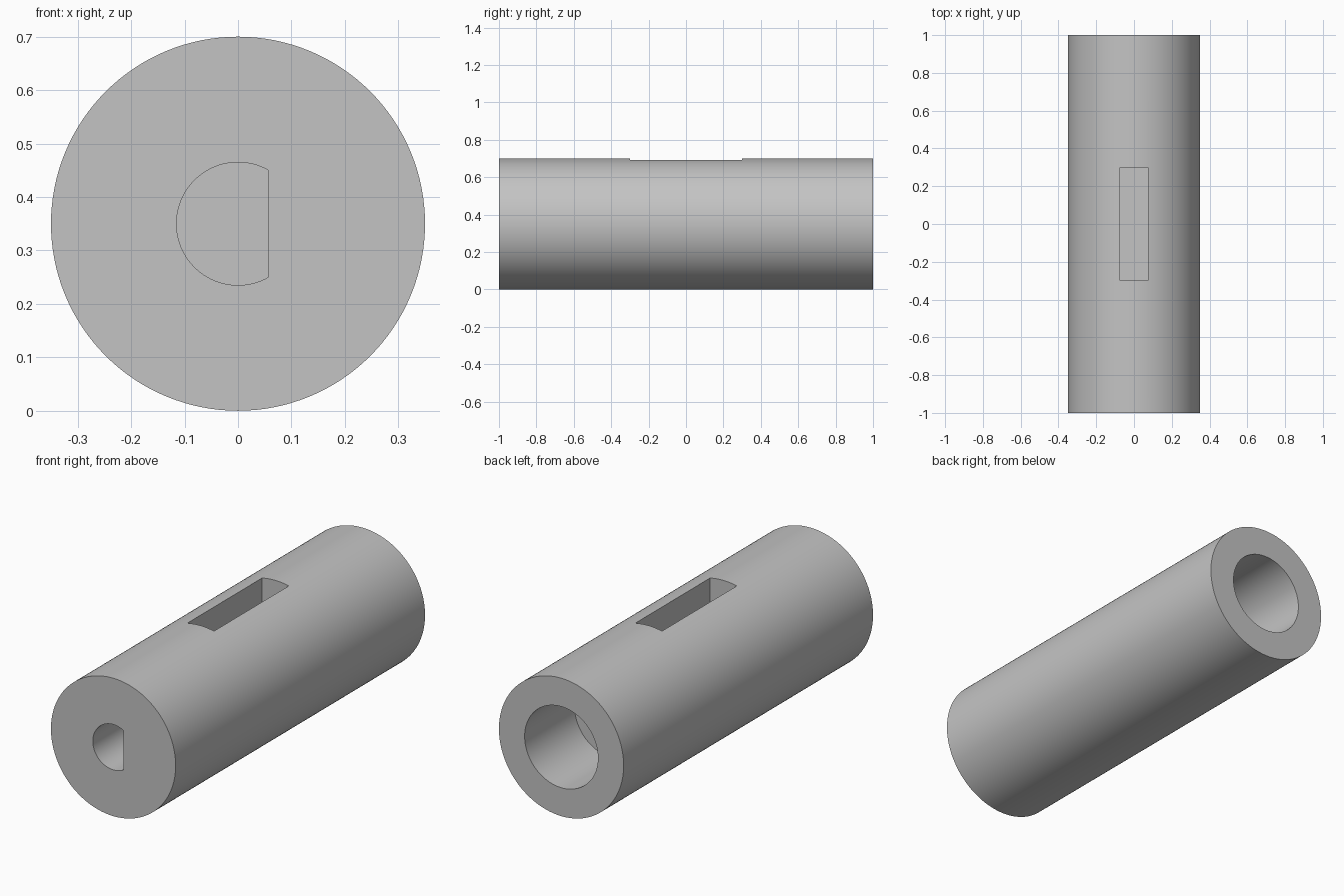
import bpy
import bmesh
from math import cos, sin, pi, radians

cube = bpy.data.objects.get("Cube")
if cube:
    bpy.data.objects.remove(cube, do_unlink=True)

HALF_LENGTH = 1.0
RADIUS = 0.35
AXIS_Z = RADIUS
BORE_DEPTH = 0.4

grey = bpy.data.materials.new("plain grey")
grey.use_nodes = True
colour = (0.55, 0.55, 0.55, 1)
grey.diffuse_color = colour
grey.node_tree.nodes["Principled BSDF"].inputs["Base Color"].default_value = colour


def arc(radius, start, end, steps):
    """Points (x, z) around the long axis."""
    angles = [start + (end - start) * i / steps for i in range(steps + 1)]
    return [(radius * cos(a), AXIS_Z + radius * sin(a)) for a in angles]


def circle(radius, steps):
    return arc(radius, 0, 2 * pi, steps)[:-1]


def prism(name, outline, y0, y1):
    """Extrude an x-z outline from y0 to y1."""
    bm = bmesh.new()
    face = bm.faces.new([bm.verts.new((x, y0, z)) for x, z in outline])
    grown = bmesh.ops.extrude_face_region(bm, geom=[face])["geom"]
    moved = [v for v in grown if isinstance(v, bmesh.types.BMVert)]
    bmesh.ops.translate(bm, verts=moved, vec=(0, y1 - y0, 0))
    bmesh.ops.recalc_face_normals(bm, faces=bm.faces)
    mesh = bpy.data.meshes.new(name)
    bm.to_mesh(mesh)
    bm.free()
    mesh.materials.append(grey)
    obj = bpy.data.objects.new(name, mesh)
    bpy.context.collection.objects.link(obj)
    return obj


# Solid round body
body = prism("coupling_body", circle(RADIUS, 128), -HALF_LENGTH, HALF_LENGTH)

# Front D-shaped bore, back round bore and top slot
slot = [(-0.075, 0.45), (0.075, 0.45), (0.075, 0.8), (-0.075, 0.8)]
cutters = [
    prism("d_bore_cutter", arc(0.115, radians(60), radians(300), 64),
          -HALF_LENGTH - 0.1, -HALF_LENGTH + BORE_DEPTH),
    prism("round_bore_cutter", circle(0.206, 96),
          HALF_LENGTH - BORE_DEPTH, HALF_LENGTH + 0.1),
    prism("slot_cutter", slot, -0.3, 0.3),
]

bpy.ops.object.select_all(action="DESELECT")
bpy.context.view_layer.objects.active = body
body.select_set(True)
for cutter in cutters:
    cutter.hide_render = True
    cut = body.modifiers.new(cutter.name, "BOOLEAN")
    cut.operation = "DIFFERENCE"
    cut.solver = "EXACT"
    cut.object = cutter
    bpy.ops.object.modifier_apply(modifier=cut.name)
    bpy.data.objects.remove(cutter, do_unlink=True)

# Smooth round walls, crisp rims
bpy.ops.object.shade_smooth_by_angle(angle=radians(30))
